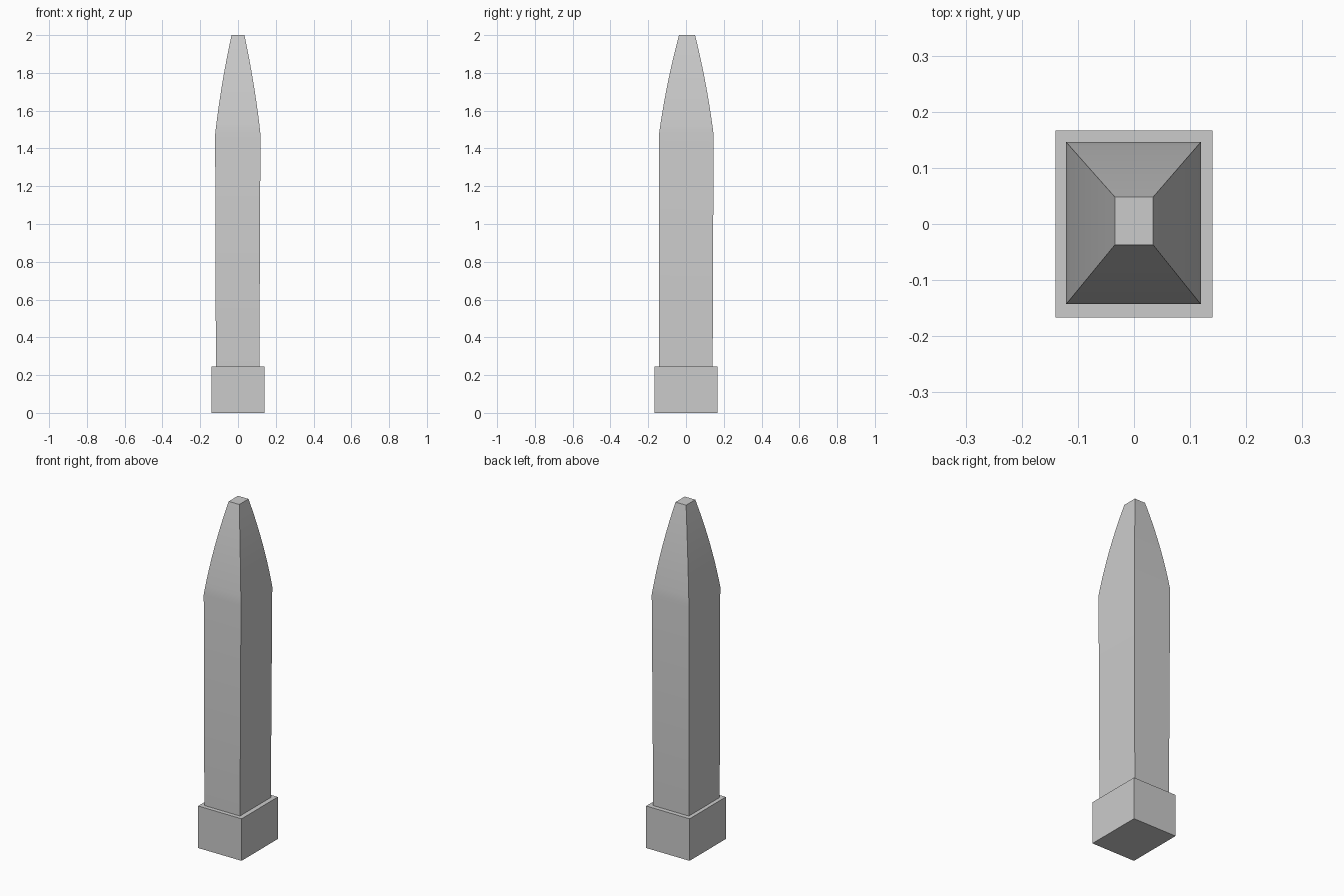
import bpy, bmesh

if "Cube" in bpy.data.objects:
    bpy.data.objects.remove(bpy.data.objects["Cube"])


def loft(name, rings):
    """Skin rectangular sections (x0, x1, y0, y1, z) from bottom to top, capped."""
    bm = bmesh.new()
    loops = [[bm.verts.new(p) for p in ((x0, y0, z), (x1, y0, z), (x1, y1, z), (x0, y1, z))]
             for x0, x1, y0, y1, z in rings]
    for a, b in zip(loops, loops[1:]):
        for i in range(4):
            j = (i + 1) % 4
            bm.faces.new((a[i], a[j], b[j], b[i]))
    bm.faces.new(loops[0][::-1])
    bm.faces.new(loops[-1])
    bmesh.ops.recalc_face_normals(bm, faces=bm.faces)
    mesh = bpy.data.meshes.new(name)
    bm.to_mesh(mesh)
    bm.free()
    obj = bpy.data.objects.new(name, mesh)
    bpy.context.collection.objects.link(obj)
    return obj


# Plinth block
loft("base_block", [(-0.14, 0.14, -0.167, 0.167, 0.0),
                    (-0.14, 0.14, -0.167, 0.167, 0.245)])

# Pillar: nearly straight shaft, then a gently curved taper to a flat tip
foot = (-0.117, 0.113, -0.143, 0.141, 0.24)
shoulder = (-0.121, 0.119, -0.143, 0.146, 1.475)
tip = (-0.034, 0.034, -0.037, 0.048, 2.0)
rings = [foot]
steps = 10
for k in range(steps + 1):
    t = k / steps
    ease = 0.68 * t + 0.32 * t * t
    section = [a + (b - a) * ease for a, b in zip(shoulder[:4], tip[:4])]
    rings.append((*section, shoulder[4] + (tip[4] - shoulder[4]) * t))
pillar = loft("tapered_pillar", rings)

# Smooth the curved taper, keep the corners crisp
bpy.context.view_layer.objects.active = pillar
pillar.select_set(True)
bpy.ops.object.shade_smooth_by_angle(angle=0.5)
